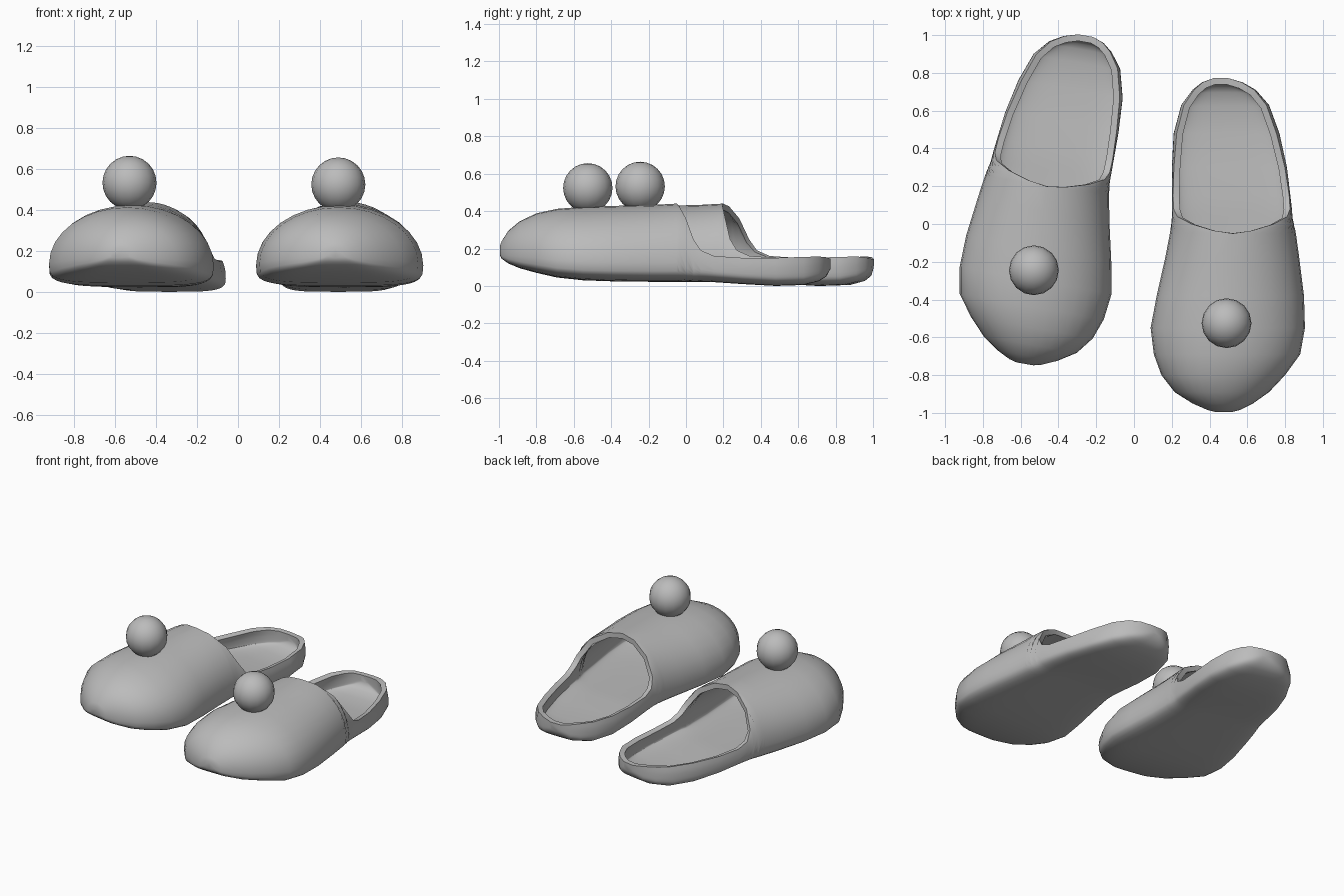
import bpy, bmesh, math
from mathutils import Matrix

cube = bpy.data.objects.get("Cube")
if cube:
    bpy.data.objects.remove(cube, do_unlink=True)

# One plain grey for everything
grey = bpy.data.materials.new("soft_grey")
grey.use_nodes = True
GREY = (0.5, 0.5, 0.5, 1)
grey.diffuse_color = GREY
for node in grey.node_tree.nodes:
    if node.type == 'BSDF_PRINCIPLED':
        node.inputs["Base Color"].default_value = GREY

# Closed toe sections: y, left x, right x, bottom z, top z
TOE = [
    (-.995, .43, .52, .165, .215), (-.985, .39, .56, .145, .24),
    (-.95, .31, .63, .12, .295), (-.89, .215, .715, .095, .345),
    (-.8, .145, .80, .07, .388), (-.69, .105, .88, .045, .412),
    (-.55, .088, .905, .03, .423), (-.38, .12, .90, .024, .428),
    (-.18, .165, .875, .022, .433), (-.05, .19, .857, .022, .44),
]
# Open heel sections: the same, then the height of the rim
HEEL = [
    (-.035, .192, .855, .022, .44, .425), (0, .197, .848, .022, .44, .36),
    (.04, .2, .84, .022, .43, .25), (.08, .2, .836, .022, .41, .19),
    (.15, .2, .828, .02, .37, .16), (.3, .2, .81, .01, .32, .15),
    (.48, .21, .77, 0, .3, .15), (.63, .25, .715, .005, .3, .155),
    (.71, .31, .645, .025, .3, .157), (.75, .36, .575, .05, .28, .153),
    (.772, .42, .50, .09, .25, .145),
]
STEPS = 32


def section(y, left, right, bottom, top, rim=None):
    """Points around a section, from the top or the rim, down and round."""
    mid = bottom + (top - bottom) * .25
    start = 0 if rim is None else math.acos((rim - mid) / (top - mid))
    points = []
    for k in range(STEPS + 1):
        a = start + (math.tau - 2 * start) * k / STEPS
        s, c = math.sin(a), math.cos(a)
        power = 1 if c >= 0 else .5      # round dome above, flat sole below
        height = top - mid if c >= 0 else mid - bottom
        x = (left + right) / 2 + (right - left) / 2 * math.copysign(abs(s) ** power, s)
        z = mid + height * math.copysign(abs(c) ** power, c)
        points.append((x, y, z))
    return points


def finish(bm, name, thickness=0):
    mesh = bpy.data.meshes.new(name)
    bm.to_mesh(mesh)
    bm.free()
    mesh.materials.append(grey)
    obj = bpy.data.objects.new(name, mesh)
    bpy.context.collection.objects.link(obj)
    bpy.ops.object.select_all(action='DESELECT')
    obj.select_set(True)
    bpy.context.view_layer.objects.active = obj
    if thickness:
        wall = obj.modifiers.new("wall", 'SOLIDIFY')
        wall.thickness = thickness
        wall.offset = -1
        bpy.ops.object.modifier_apply(modifier=wall.name)
    bpy.ops.object.shade_smooth_by_angle(angle=math.radians(45))
    return obj


def slipper(name, matrix, mirrored):
    bm = bmesh.new()
    rings = [[bm.verts.new(p) for p in section(*row)] for row in TOE + HEEL]
    for a, b in zip(rings, rings[1:]):
        for k in range(STEPS):
            bm.faces.new((a[k], a[k + 1], b[k + 1], b[k]))
    bm.faces.new(rings[0][:-1][::-1])
    bm.faces.new(rings[-1])
    bmesh.ops.remove_doubles(bm, verts=bm.verts, dist=.0005)
    bmesh.ops.transform(bm, matrix=matrix, verts=bm.verts)
    if mirrored:
        bmesh.ops.reverse_faces(bm, faces=bm.faces)
    finish(bm, name, .035)


def pompom(name, centre):
    bm = bmesh.new()
    bmesh.ops.create_uvsphere(bm, u_segments=16, v_segments=12, radius=.132,
                              matrix=Matrix.Translation(centre))
    finish(bm, name)


# Left slipper, and its mirrored mate turned and set further back
slipper("left_slipper", Matrix.Identity(4), False)
mate = (Matrix.Translation((-.51, -.275, 0))
        @ Matrix.Rotation(math.radians(-10), 4, 'Z')
        @ Matrix.Diagonal((-1, 1, 1, 1))
        @ Matrix.Translation((-.49, .525, 0)))
slipper("right_slipper", mate, True)

# Pompoms on the toes
pompom("left_pompom", (.49, -.525, .524))
pompom("right_pompom", (-.53, -.245, .532))
